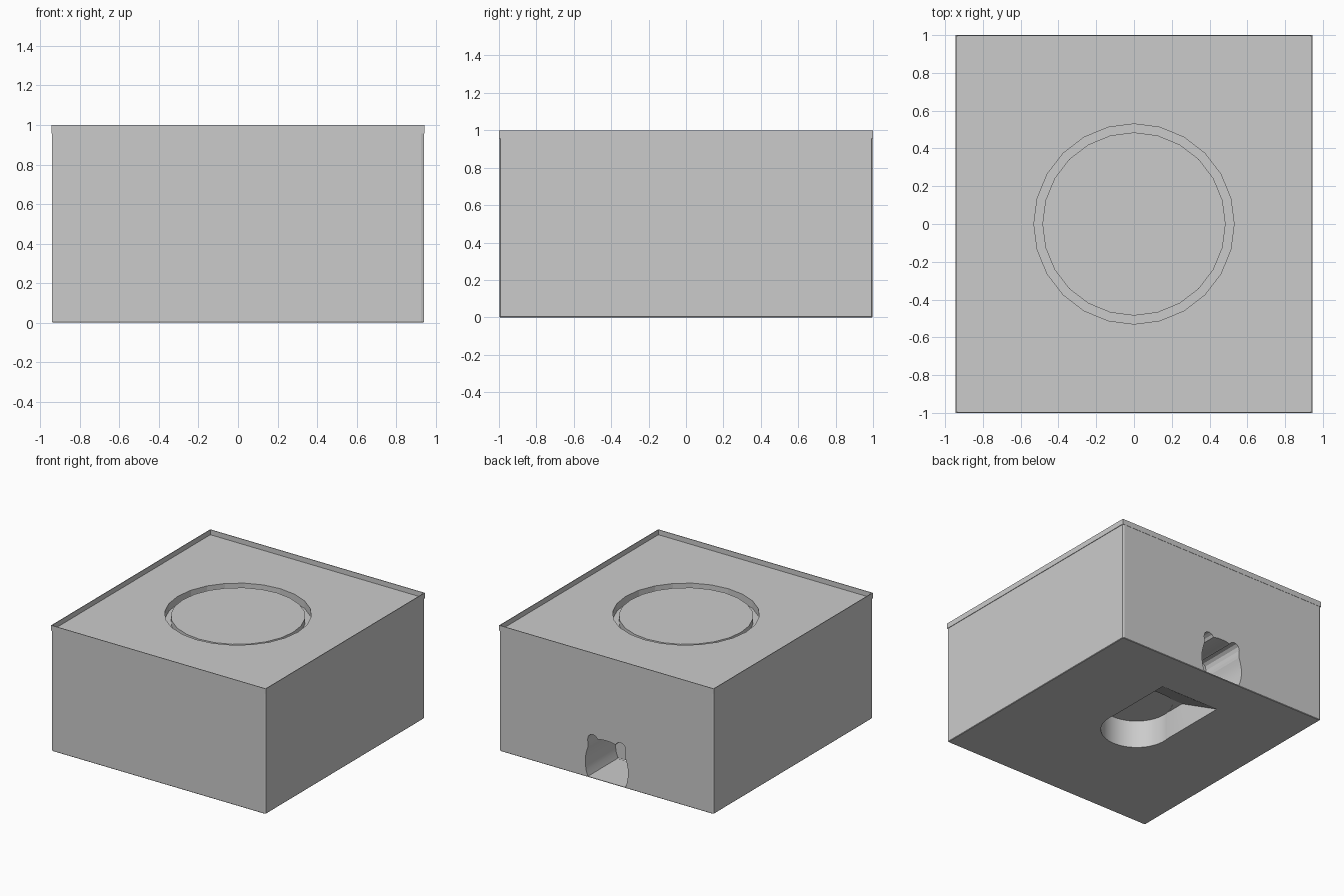
import bpy, bmesh
from math import sin, cos, pi, radians

if "Cube" in bpy.data.objects:
    bpy.data.objects.remove(bpy.data.objects["Cube"])


def prism(name, outline, lo, hi, axis='Z'):
    """Extrude a 2D outline between lo and hi along the given axis."""
    place = {'X': lambda a, b, t: (t, a, b),
             'Y': lambda a, b, t: (a, t, b),
             'Z': lambda a, b, t: (a, b, t)}[axis]
    bm = bmesh.new()
    low = [bm.verts.new(place(a, b, lo)) for a, b in outline]
    high = [bm.verts.new(place(a, b, hi)) for a, b in outline]
    bm.faces.new(low)
    bm.faces.new(high)
    n = len(outline)
    for i in range(n):
        j = (i + 1) % n
        bm.faces.new((low[i], low[j], high[j], high[i]))
    bmesh.ops.recalc_face_normals(bm, faces=bm.faces)
    mesh = bpy.data.meshes.new(name)
    bm.to_mesh(mesh)
    bm.free()
    obj = bpy.data.objects.new(name, mesh)
    bpy.context.collection.objects.link(obj)
    return obj


def circle(r, n, cx=0.0, cy=0.0):
    return [(cx + r * cos(2 * pi * i / n), cy + r * sin(2 * pi * i / n)) for i in range(n)]


def rect(x, y):
    return [(-x, -y), (x, -y), (x, y), (-x, y)]


def cut(target, cutter):
    """Subtract cutter from target, then discard the cutter."""
    cutter.hide_render = True
    mod = target.modifiers.new("cut", 'BOOLEAN')
    mod.operation = 'DIFFERENCE'
    mod.solver = 'EXACT'
    mod.object = cutter
    bpy.context.view_layer.objects.active = target
    bpy.ops.object.modifier_apply(modifier=mod.name)
    bpy.data.objects.remove(cutter)


# Main block with slim corner chamfers
X, Y, DX, DY = 0.941, 0.998, 0.014, 0.005
body = prism("box_body", [(-X + DX, -Y), (X - DX, -Y), (X, -Y + DY), (X, Y - DY),
                          (X - DX, Y), (-X + DX, Y), (-X, Y - DY), (-X, -Y + DY)], 0, 0.96)

# Slight inset along the bottom edge
bm = bmesh.new()
bm.from_mesh(body.data)
bottom = [e for e in bm.edges if all(v.co.z < 0.001 for v in e.verts)]
bmesh.ops.bevel(bm, geom=bottom, offset=0.004, segments=1, affect='EDGES')
bm.to_mesh(body.data)
bm.free()

# Round recess in the top
cut(body, prism("top_recess_cutter", circle(0.53, 24), 0.90, 1.1))

# Round pocket underneath with a ramp running towards the back
cut(body, prism("pocket_cutter", circle(0.262, 64, 0, 0.03), -0.1, 0.222))
cut(body, prism("ramp_cutter", [(0.03, -0.1), (0.03, 0.22), (0.24, 0.22),
                                (0.635, 0.0), (0.815, -0.1)], -0.258, 0.258, 'X'))

# Eared opening in the back, mirrored half outline
half = [(0.165, 0.006), (0.18, 0.05), (0.188, 0.10), (0.188, 0.15), (0.178, 0.20),
        (0.165, 0.24), (0.163, 0.265), (0.168, 0.30), (0.160, 0.33), (0.140, 0.347),
        (0.115, 0.350), (0.092, 0.340), (0.078, 0.322), (0.04, 0.330)]
outline = half + [(0, 0.332)] + [(-x, z) for x, z in reversed(half)]
cut(body, prism("back_opening_cutter", outline, 0.62, 1.1, 'Y'))

# Raised disc inside the recess
disc = prism("top_disc", circle(0.485, 24), 0.895, 0.945)

# Thin rim round the top
rim = prism("top_rim", rect(0.945, 1.0), 0.957, 1.0)
cut(rim, prism("rim_cutter", rect(0.940, 0.995), 0.9, 1.1))

# Smooth the curved pocket and opening, keep everything else flat
bpy.ops.object.select_all(action='DESELECT')
body.select_set(True)
bpy.context.view_layer.objects.active = body
bpy.ops.object.shade_smooth_by_angle(angle=radians(12))
